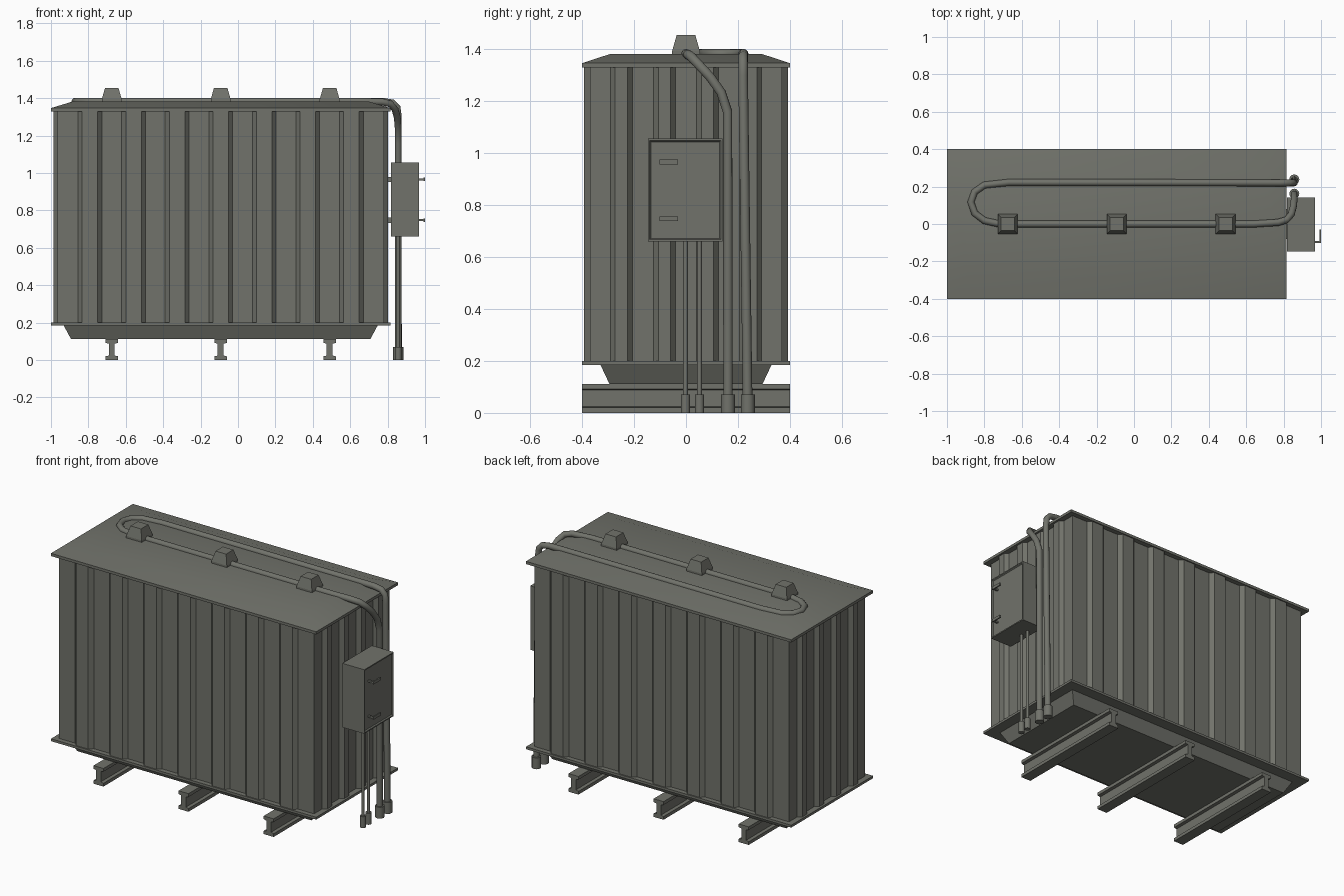
import bpy, bmesh, math
from mathutils import Vector

if "Cube" in bpy.data.objects:
    bpy.data.objects.remove(bpy.data.objects["Cube"])

CX = -0.0925  # centre of the tank along x

paint = bpy.data.materials.new("olive grey paint")
paint.diffuse_color = (0.165, 0.17, 0.147, 1)
paint.use_nodes = True
paint.node_tree.nodes["Principled BSDF"].inputs["Base Color"].default_value = paint.diffuse_color


def finish(name, bm, smooth=False):
    bmesh.ops.recalc_face_normals(bm, faces=bm.faces)
    me = bpy.data.meshes.new(name)
    bm.to_mesh(me)
    bm.free()
    me.materials.append(paint)
    ob = bpy.data.objects.new(name, me)
    bpy.context.collection.objects.link(ob)
    if smooth:
        bpy.context.view_layer.objects.active = ob
        ob.select_set(True)
        bpy.ops.object.shade_smooth_by_angle(angle=math.radians(35))
        ob.select_set(False)
    return ob


def stack(name, rings, smooth=False):
    """Join horizontal outlines, bottom to top, and cap both ends."""
    bm = bmesh.new()
    loops = [[bm.verts.new(p) for p in ring] for ring in rings]
    for a, b in zip(loops, loops[1:]):
        for i in range(len(a)):
            j = (i + 1) % len(a)
            bm.faces.new((a[i], a[j], b[j], b[i]))
    bm.faces.new(loops[0])
    bm.faces.new(loops[-1])
    return finish(name, bm, smooth)


def rect(cx, cy, hx, hy, z):
    return [(cx - hx, cy - hy, z), (cx + hx, cy - hy, z),
            (cx + hx, cy + hy, z), (cx - hx, cy + hy, z)]


def box(name, x0, x1, y0, y1, z0, z1):
    c = ((x0 + x1) / 2, (y0 + y1) / 2, (x1 - x0) / 2, (y1 - y0) / 2)
    return stack(name, [rect(*c, z0), rect(*c, z1)])


def cylinder(name, x, y, r, z0, z1, n=12):
    ring = [(x + r * math.cos(i * math.tau / n), y + r * math.sin(i * math.tau / n)) for i in range(n)]
    return stack(name, [[(a, b, z) for a, b in ring] for z in (z0, z1)], True)


# Corrugated tank walls: ribs stand out from each side of a rectangle
def ribbed_side(start, end, count, pitch, slope, flat, depth):
    a, b = Vector(start), Vector(end)
    d = (b - a).normalized()
    out = Vector((d.y, -d.x))
    gap = ((b - a).length - (count - 1) * pitch - flat - 2 * slope) / 2
    pts = [a]
    for i in range(count):
        s = gap + i * pitch
        pts += [a + d * s, a + d * (s + slope) + out * depth,
                a + d * (s + slope + flat) + out * depth,
                a + d * (s + 2 * slope + flat)]
    return pts


HX, HY = 0.872, 0.37
corners = [(CX - HX, -HY), (CX + HX, -HY), (CX + HX, HY), (CX - HX, HY)]
outline = []
for i in range(4):
    spec = (7, 0.233, 0.022, 0.083, 0.023) if i % 2 == 0 else (4, 0.166, 0.019, 0.047, 0.023)
    outline += ribbed_side(corners[i], corners[(i + 1) % 4], *spec)
stack("corrugated_tank", [[(p.x, p.y, z) for p in outline] for z in (0.195, 1.335)])

# Lid with a low hipped top, bottom flange and tapered tray
stack("tank_lid", [rect(CX, 0, 0.9075, 0.4, 1.33), rect(CX, 0, 0.9075, 0.4, 1.347),
                   rect(CX, 0, 0.79, 0.29, 1.383)], True)
stack("bottom_flange", [rect(CX, 0, 0.9075, 0.4, 0.185), rect(CX, 0, 0.9075, 0.4, 0.2)])
stack("bottom_tray", [rect(CX, 0, 0.80, 0.295, 0.112), rect(CX, 0, 0.84, 0.33, 0.186)])

# Support beams (I profile) and lid terminals, three of each
half = [(0.034, 0), (0.034, 0.02), (0.016, 0.024), (0.016, 0.088), (0.034, 0.092), (0.034, 0.112)]
profile = half + [(-x, z) for x, z in reversed(half)]
for i in range(3):
    x = CX + (i - 1) * 0.5825
    stack(f"support_beam_{i + 1}", [[(x + px, y, pz) for px, pz in profile] for y in (-0.4, 0.4)])
    stack(f"lid_terminal_{i + 1}", [rect(x, 0, 0.053, 0.053, 1.37), rect(x, 0, 0.053, 0.053, 1.395),
                                    rect(x, 0, 0.036, 0.036, 1.455)])

# Conduit: one pipe up the side, looped across the lid and back down
PX = 0.857
path = [(PX, 0.238, 0), (PX, 0.22, 1.30), (PX - 0.006, 0.22, 1.35), (PX - 0.03, 0.22, 1.375),
        (PX - 0.08, 0.22, 1.383), (-0.67, 0.222, 1.383), (-0.80, 0.208, 1.383), (-0.852, 0.172, 1.383),
        (-0.872, 0.118, 1.383), (-0.852, 0.058, 1.383), (-0.80, 0.018, 1.383), (-0.72, 0, 1.383),
        (0.64, 0, 1.383), (0.77, 0.008, 1.38), (0.815, 0.022, 1.37), (0.84, 0.05, 1.34),
        (0.852, 0.092, 1.295), (PX, 0.135, 1.235), (PX, 0.16, 1.16), (PX, 0.162, 0)]
cu = bpy.data.curves.new("conduit_loop", "CURVE")
cu.dimensions = "3D"
cu.bevel_depth = 0.0185
cu.bevel_resolution = 4
cu.use_fill_caps = True
sp = cu.splines.new("POLY")
sp.points.add(len(path) - 1)
for p, co in zip(sp.points, path):
    p.co = (*co, 1)
cu.materials.append(paint)
conduit = bpy.data.objects.new("conduit_loop", cu)
bpy.context.collection.objects.link(conduit)

# Ground collars and the two thin pipes below the cabinet
for i, (y, r) in enumerate([(0.238, 0.027), (0.162, 0.027), (0.052, 0.018), (-0.002, 0.018)]):
    cylinder(f"pipe_collar_{i + 1}", PX, y, r, 0, 0.07)
    if i > 1:
        cylinder(f"thin_pipe_{i - 1}", PX, y, 0.0095, 0.03, 0.67)

# Control cabinet with a recessed door
bm = bmesh.new()
bmesh.ops.create_cube(bm, size=1)
for v in bm.verts:
    v.co = (0.892 + v.co.x * 0.15, -0.003 + v.co.y * 0.288, 0.858 + v.co.z * 0.396)
bm.normal_update()
door = [f for f in bm.faces if f.normal.x > 0.9]
bmesh.ops.inset_region(bm, faces=door, thickness=0.01)
bmesh.ops.inset_region(bm, faces=door, thickness=0.007, depth=-0.007)
finish("control_cabinet", bm)

# Door handles and wall brackets
for i, z in enumerate((0.748, 0.966)):
    box(f"handle_stem_{i + 1}", 0.955, 0.995, -0.102, -0.09, z - 0.005, z + 0.005)
    box(f"handle_grip_{i + 1}", 0.992, 1.0, -0.102, -0.03, z - 0.009, z + 0.009)
    box(f"cabinet_bracket_{i + 1}", 0.77, 0.82, -0.08, 0.08, z - 0.014, z + 0.014)
